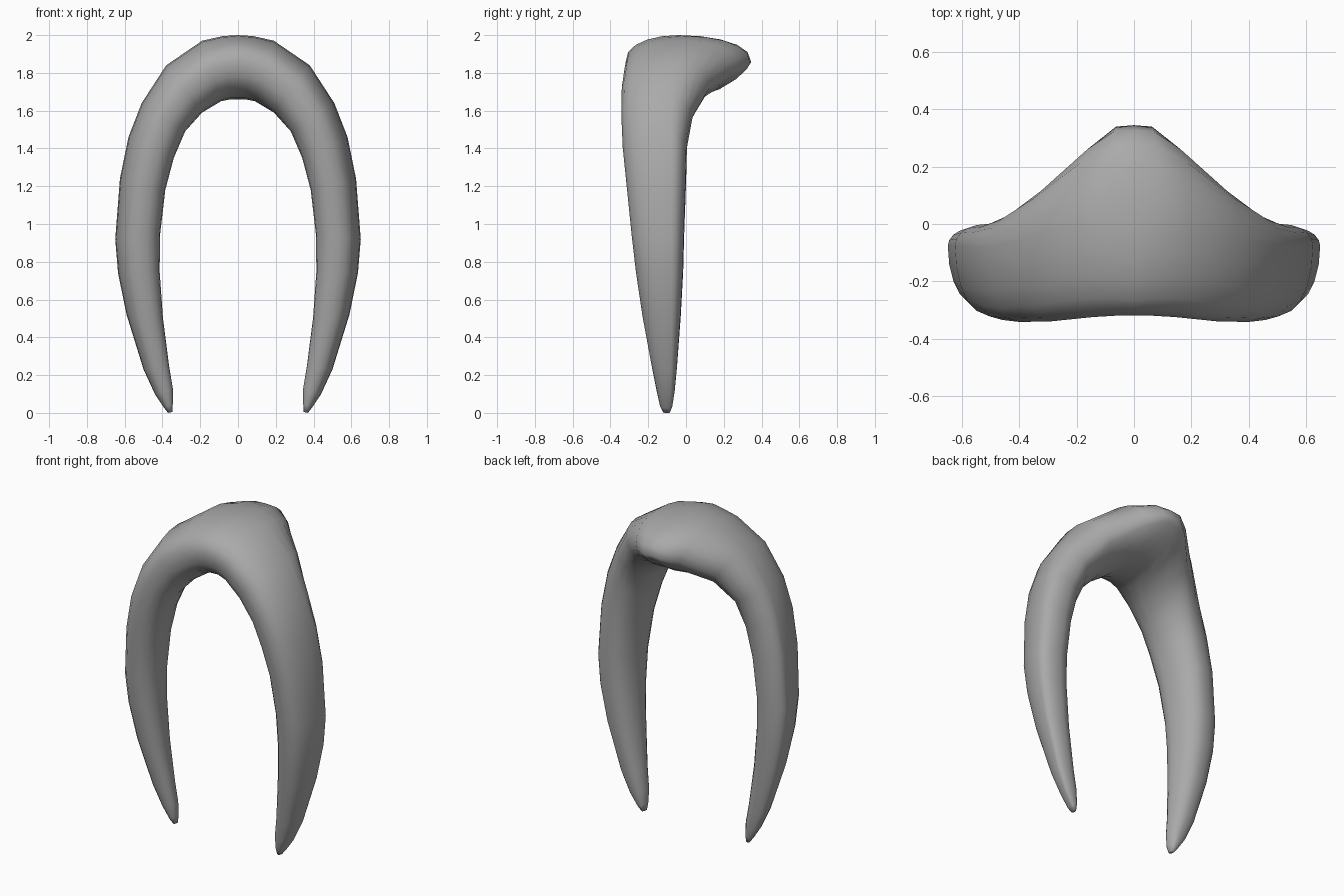
import bpy, bmesh
from math import sin, cos, pi
from mathutils import Vector

cube = bpy.data.objects.get("Cube")
if cube:
    bpy.data.objects.remove(cube, do_unlink=True)

grey = bpy.data.materials.new("mid grey")
grey.use_nodes = True
colour = (0.4, 0.4, 0.4, 1)
grey.diffuse_color = colour
grey.node_tree.nodes["Principled BSDF"].inputs["Base Color"].default_value = colour

# Half arch, crown to tip: outer x, z, inner x, z, front y, back y
STATIONS = [
    (0.00, 2.00, 0.00, 1.66, -.32, .345),
    (0.08, 1.995, 0.04, 1.66, -.32, .34),
    (0.19, 1.97, 0.09, 1.65, -.325, .275),
    (0.38, 1.84, 0.19, 1.59, -.34, .125),
    (0.51, 1.64, 0.28, 1.49, -.342, .035),
    (0.58, 1.46, 0.34, 1.35, -.335, .005),
    (0.625, 1.24, 0.385, 1.18, -.315, 0),
    (0.65, 0.92, 0.412, .95, -.287, -.01),
    (0.635, .74, 0.415, .75, -.265, -.015),
    (0.59, .52, 0.397, .50, -.23, -.028),
    (0.50, .23, 0.365, .25, -.18, -.048),
    (0.44, .10, 0.345, .13, -.155, -.06),
    (0.39, .025, 0.345, .05, -.138, -.072),
    (0.37, 0.0, 0.348, .005, -.12, -.085),
]
SIDES = 20


def ring(bm, index, station):
    """Skewed round section: inner ridge near the front, outer near the back."""
    ox, oz, ix, iz, front, back = station
    outer, inner = Vector((ox, 0, oz)), Vector((ix, 0, iz))
    crown = max(0, 1 - index / 5)
    middle = inner.lerp(outer, 0.5 + 0.08 * crown)
    verts = []
    for k in range(SIDES):
        a = 2 * pi * k / SIDES
        across, along = cos(a), sin(a)
        if across > 0:
            target, ridge_at, power = outer, 0.76 - 0.34 * crown, 0.85
        elif along < 0:
            target, ridge_at, power = inner, 0.4, 0.8
        else:
            # Wedge-shaped underside towards the back of the crown
            target, ridge_at, power = inner, 0.4, 1 + 0.7 * crown
        ridge = front + (back - front) * ridge_at
        p = middle.lerp(target, abs(across) ** power)
        p.y = ridge + along * ((back - ridge) if along > 0 else (ridge - front))
        verts.append(bm.verts.new(p))
    return verts


# Tapered horn-like arch, lofted on one side and mirrored
bm = bmesh.new()
rings = [ring(bm, i, s) for i, s in enumerate(STATIONS)]
for r, s in zip(rings, rings[1:]):
    for k in range(SIDES):
        n = (k + 1) % SIDES
        bm.faces.new((r[k], r[n], s[n], s[k]))
bm.faces.new(rings[-1])
bmesh.ops.recalc_face_normals(bm, faces=bm.faces)
# The open half must face outward: the highest face points up
bm.normal_update()
if max(bm.faces, key=lambda f: f.calc_center_median().z).normal.z < 0:
    bmesh.ops.reverse_faces(bm, faces=bm.faces)

mesh = bpy.data.meshes.new("curved_arch")
bm.to_mesh(mesh)
bm.free()
mesh.materials.append(grey)
arch = bpy.data.objects.new("curved_arch", mesh)
bpy.context.collection.objects.link(arch)
mirror = arch.modifiers.new("Mirror", 'MIRROR')
mirror.use_axis[0] = True
mirror.use_clip = True
mirror.merge_threshold = 0.001
for poly in mesh.polygons:
    poly.use_smooth = True
